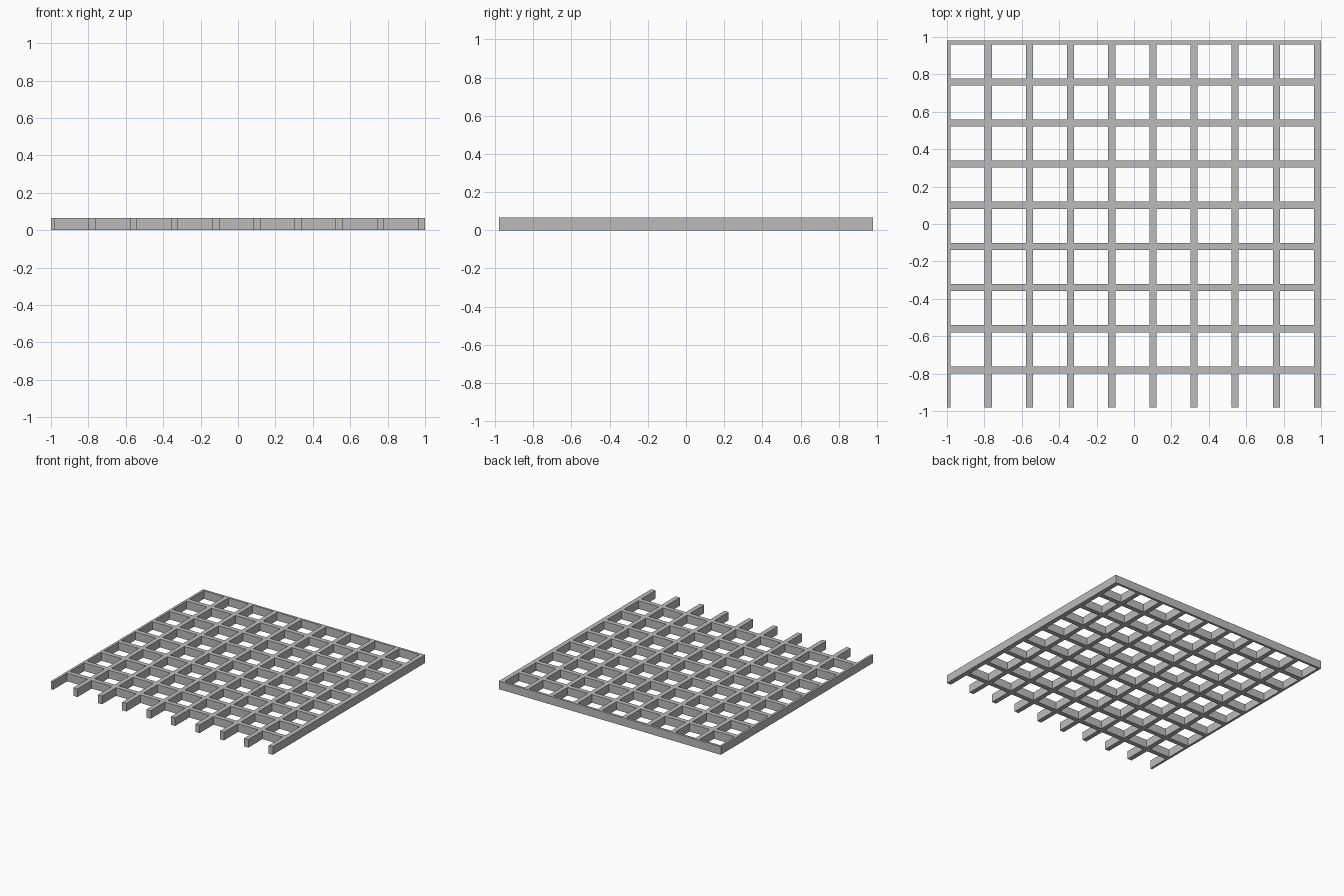
import bpy, bmesh

cube = bpy.data.objects.get("Cube")
if cube:
    bpy.data.objects.remove(cube, do_unlink=True)

PITCH = 0.22       # spacing of the bars
HALF = 0.019       # half the width of a bar
HEIGHT = 0.066
END = 0.98         # front and back ends

grey = bpy.data.materials.new("metal grey")
grey.use_nodes = True
colour = (0.5, 0.5, 0.5, 1)
grey.diffuse_color = colour
grey.node_tree.nodes["Principled BSDF"].inputs["Base Color"].default_value = colour

# Bar extents: half-width bars on the left and back borders
rails = [(-1, -1 + HALF)]
rails += [(1 - HALF - PITCH * i - HALF, 1 - HALF - PITCH * i + HALF)
          for i in range(8, -1, -1)]
crossbars = [(END - PITCH * i - HALF, min(END, END - PITCH * i + HALF))
             for i in range(8, -1, -1)]
xs = [x for bar in rails for x in bar]
ys = [-END] + [y for bar in crossbars for y in bar]

# Flat lattice: fill every cell on a rail or a crossbar, leaving the holes open
bm = bmesh.new()
verts = [[bm.verts.new((x, y, 0)) for y in ys] for x in xs]
for i in range(len(xs) - 1):
    for j in range(len(ys) - 1):
        if i % 2 == 0 or j % 2 == 1:
            bm.faces.new((verts[i][j], verts[i + 1][j],
                          verts[i + 1][j + 1], verts[i][j + 1]))

# Raise the lattice into a solid grating
raised = bmesh.ops.extrude_face_region(bm, geom=bm.faces[:], use_keep_orig=True)
top = [v for v in raised["geom"] if isinstance(v, bmesh.types.BMVert)]
bmesh.ops.translate(bm, verts=top, vec=(0, 0, HEIGHT))
bmesh.ops.recalc_face_normals(bm, faces=bm.faces[:])

mesh = bpy.data.meshes.new("grating")
bm.to_mesh(mesh)
bm.free()
mesh.materials.append(grey)
grating = bpy.data.objects.new("grating", mesh)
bpy.context.collection.objects.link(grating)
